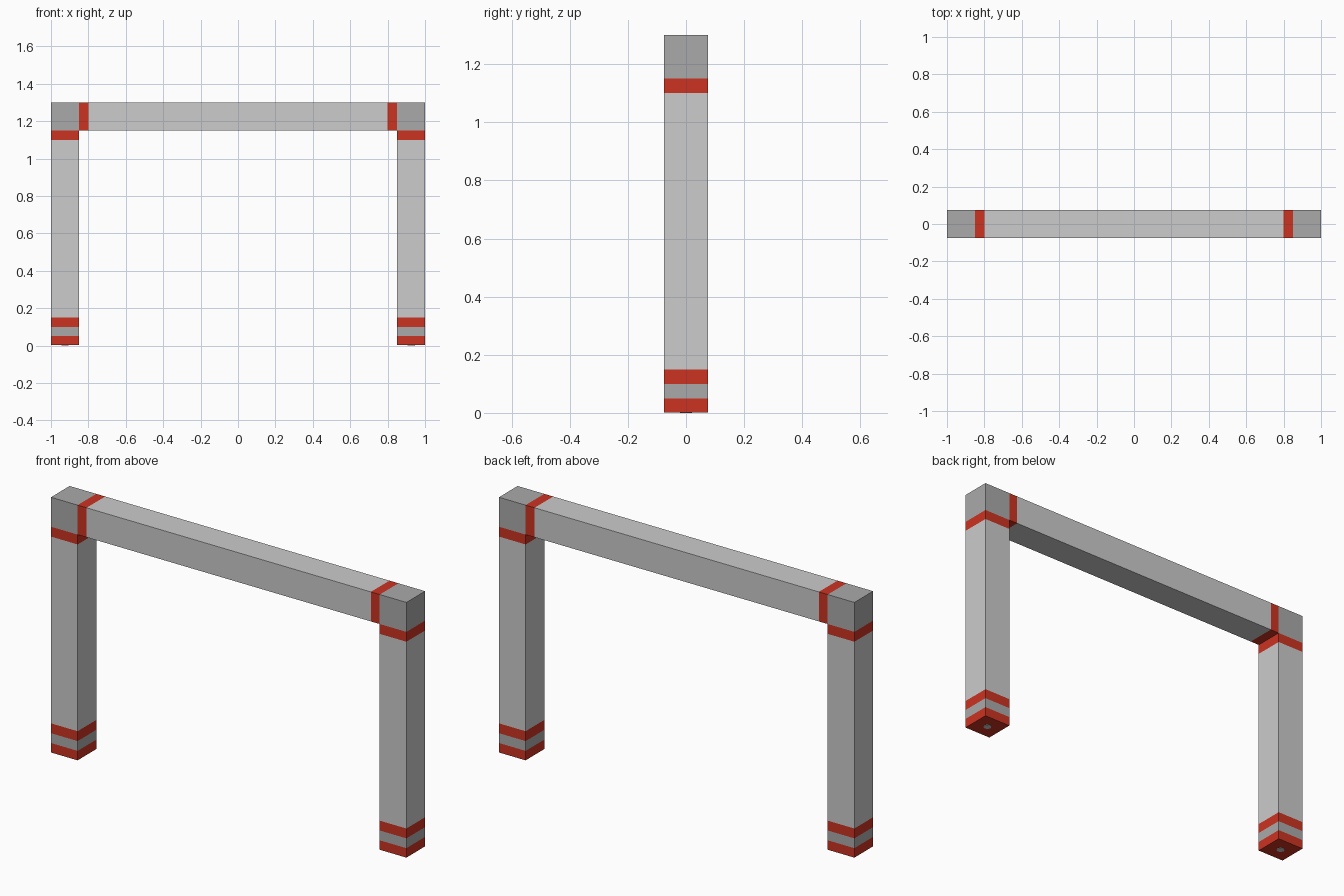
import bpy, bmesh
from mathutils import Matrix, Vector

if "Cube" in bpy.data.objects:
    bpy.data.objects.remove(bpy.data.objects["Cube"])

H = 0.075  # half thickness of every bar


def material(name, rgb):
    m = bpy.data.materials.new(name)
    m.diffuse_color = (*rgb, 1)
    m.use_nodes = True
    m.node_tree.nodes["Principled BSDF"].inputs["Base Color"].default_value = m.diffuse_color
    return m


LIGHT, GREY, RED = 0, 1, 2
MATS = [material("light_grey", (0.604, 0.604, 0.604)),
        material("mid_grey", (0.402, 0.402, 0.402)),
        material("red", (0.604, 0.033, 0.016))]


def finish(bm, name):
    bmesh.ops.recalc_face_normals(bm, faces=bm.faces)
    me = bpy.data.meshes.new(name)
    bm.to_mesh(me)
    bm.free()
    for m in MATS:
        me.materials.append(m)
    ob = bpy.data.objects.new(name, me)
    bpy.context.collection.objects.link(ob)
    return ob


def banded_bar(name, axis, centre, stations, colours, caps):
    """Square bar along an axis, cut at the stations, one colour per band."""
    bm = bmesh.new()
    rings = []
    for s in stations:
        ring = []
        for a, b in ((-H, -H), (H, -H), (H, H), (-H, H)):
            co = Vector((s, a, b)) if axis == "x" else Vector((a, b, s))
            ring.append(bm.verts.new(co + Vector(centre)))
        rings.append(ring)
    for lo, hi, col in zip(rings, rings[1:], colours):
        for i in range(4):
            j = (i + 1) % 4
            bm.faces.new((lo[i], lo[j], hi[j], hi[i])).material_index = col
    if caps:
        bm.faces.new(rings[0]).material_index = colours[0]
        bm.faces.new(rings[-1]).material_index = colours[-1]
    return finish(bm, name)


for side, x in (("left", -0.925), ("right", 0.925)):
    # post with red bands and the corner block on top
    banded_bar(side + "_post", "z", (x, 0, 0),
               (0.002, 0.05, 0.10, 0.15, 1.10, 1.15, 1.30),
               (RED, GREY, RED, LIGHT, RED, GREY), True)
    # small round plate under the foot
    bm = bmesh.new()
    bmesh.ops.create_cone(bm, cap_ends=True, segments=8, radius1=0.02,
                          radius2=0.02, depth=0.004,
                          matrix=Matrix.Translation((x, 0, 0.002)))
    finish(bm, side + "_foot_plate")

# crossbeam between the corner blocks
banded_bar("crossbeam", "x", (0, 0, 1.225), (-0.85, -0.80, 0.80, 0.85),
           (RED, LIGHT, RED), False)
